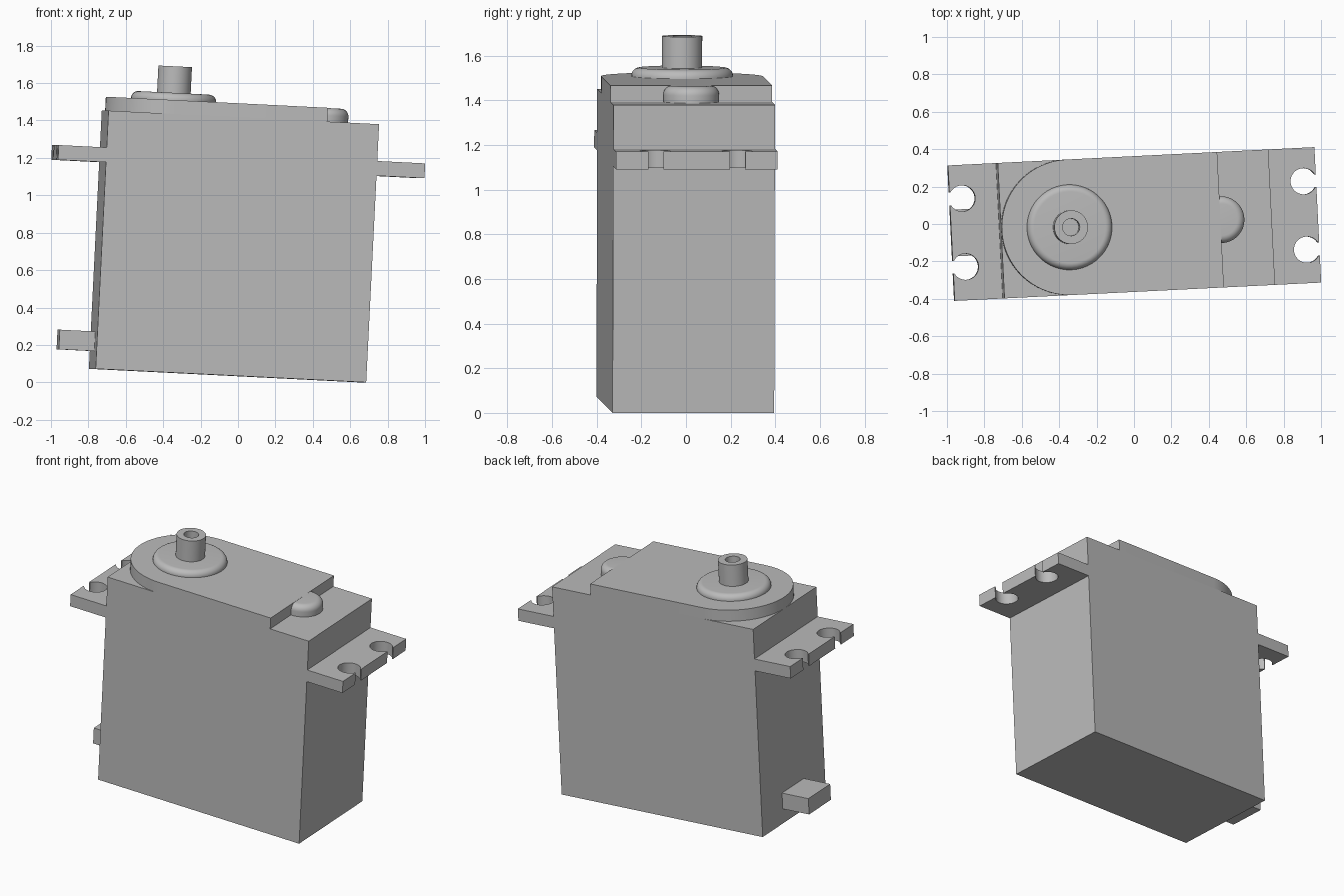
import bpy
import bmesh
from math import sin, cos, pi, asin
from mathutils import Matrix

cube = bpy.data.objects.get("Cube")
if cube:
    bpy.data.objects.remove(cube, do_unlink=True)

grey = bpy.data.materials.new("plain grey")
grey.use_nodes = True
COLOUR = (0.5, 0.5, 0.5, 1)
grey.diffuse_color = COLOUR
grey.node_tree.nodes["Principled BSDF"].inputs["Base Color"].default_value = COLOUR

# Slight lean and turn shared by every part
POSE = (Matrix.Translation((-0.056, -0.003, 0.036))
        @ Matrix.Rotation(0.05, 4, 'Z') @ Matrix.Rotation(0.05, 4, 'Y'))

HALF_L, HALF_W = 0.725, 0.3625
BODY_TOP, PLATE_TOP = 1.382, 1.456
SHAFT_X = -HALF_L + HALF_W


def finish(name, bm, smooth=False):
    bmesh.ops.recalc_face_normals(bm, faces=bm.faces)
    mesh = bpy.data.meshes.new(name)
    bm.to_mesh(mesh)
    bm.free()
    mesh.materials.append(grey)
    obj = bpy.data.objects.new(name, mesh)
    bpy.context.collection.objects.link(obj)
    obj.matrix_world = POSE
    if smooth:
        bpy.ops.object.select_all(action='DESELECT')
        obj.select_set(True)
        bpy.context.view_layer.objects.active = obj
        bpy.ops.object.shade_smooth_by_angle(angle=0.6)
    return obj


def prism(name, outline, z0, z1, smooth=False):
    """Extrude a flat outline between two heights."""
    bm = bmesh.new()
    face = bm.faces.new([bm.verts.new((x, y, z0)) for x, y in outline])
    top = bmesh.ops.extrude_face_region(bm, geom=[face])["geom"]
    verts = [v for v in top if isinstance(v, bmesh.types.BMVert)]
    bmesh.ops.translate(bm, verts=verts, vec=(0, 0, z1 - z0))
    return finish(name, bm, smooth)


def lathe(name, x, profile, steps=48):
    """Spin a radius and height profile about an upright axis."""
    bm = bmesh.new()
    verts = [bm.verts.new((x + r, 0, z)) for r, z in profile]
    edges = [bm.edges.new(pair) for pair in zip(verts, verts[1:])]
    bmesh.ops.spin(bm, geom=verts + edges, cent=(x, 0, 0), axis=(0, 0, 1),
                   angle=2 * pi, steps=steps)
    bmesh.ops.remove_doubles(bm, verts=bm.verts, dist=0.0001)
    return finish(name, bm, True)


def arc(cx, cy, r, start, end, steps=32):
    angles = [start + (end - start) * i / steps for i in range(steps + 1)]
    return [(cx + r * cos(a), cy + r * sin(a)) for a in angles]


def rectangle(x0, x1, w):
    return [(x0, -w), (x1, -w), (x1, w), (x0, w)]


def rounded_cap(r, bottom, top, fillet):
    """Profile of a disc with a rounded upper rim."""
    rim = arc(r - fillet, top - fillet, fillet, 0, pi / 2, 8)
    return [(0, bottom), (r, bottom)] + rim + [(0, top)]


# Case and raised lid with one rounded end
prism("case", rectangle(-HALF_L, HALF_L, HALF_W), 0, BODY_TOP)
lid = arc(SHAFT_X, 0, HALF_W, pi / 2, 3 * pi / 2, 40)
prism("lid", lid + [(0.447, -HALF_W), (0.447, HALF_W)], BODY_TOP, PLATE_TOP, True)

# Mounting tabs with open screw holes
HOLE_R, SLOT, TAB_END, HOLE_X = 0.07, 0.034, 0.982, 0.915
gap = asin(SLOT / HOLE_R)
for side, name in ((1, "left_mounting_tab"), (-1, "right_mounting_tab")):
    tab = [(HALF_L, -HALF_W), (TAB_END, -HALF_W)]
    for hole_y in (-0.183, 0.183):
        tab.append((TAB_END, hole_y - SLOT))
        tab += arc(HOLE_X, hole_y, HOLE_R, -gap, gap - 2 * pi)
        tab.append((TAB_END, hole_y + SLOT))
    tab += [(TAB_END, HALF_W), (HALF_L, HALF_W)]
    prism(name, [(side * x, y) for x, y in tab], 1.106, 1.185, True)

# Cable exit block
prism("cable_block", rectangle(-0.915, -HALF_L, 0.125), 0.095, 0.2)

# Collar, hollow output shaft and small gear bump
lathe("shaft_collar", SHAFT_X, rounded_cap(0.228, PLATE_TOP, 1.495, 0.037))
lathe("output_shaft", SHAFT_X, [(0, 1.49), (0.09, 1.49), (0.09, 1.637),
                                (0.046, 1.637), (0.046, 1.53), (0, 1.53)])
lathe("gear_bump", 0.452, rounded_cap(0.125, BODY_TOP, PLATE_TOP - 0.001, 0.04))
